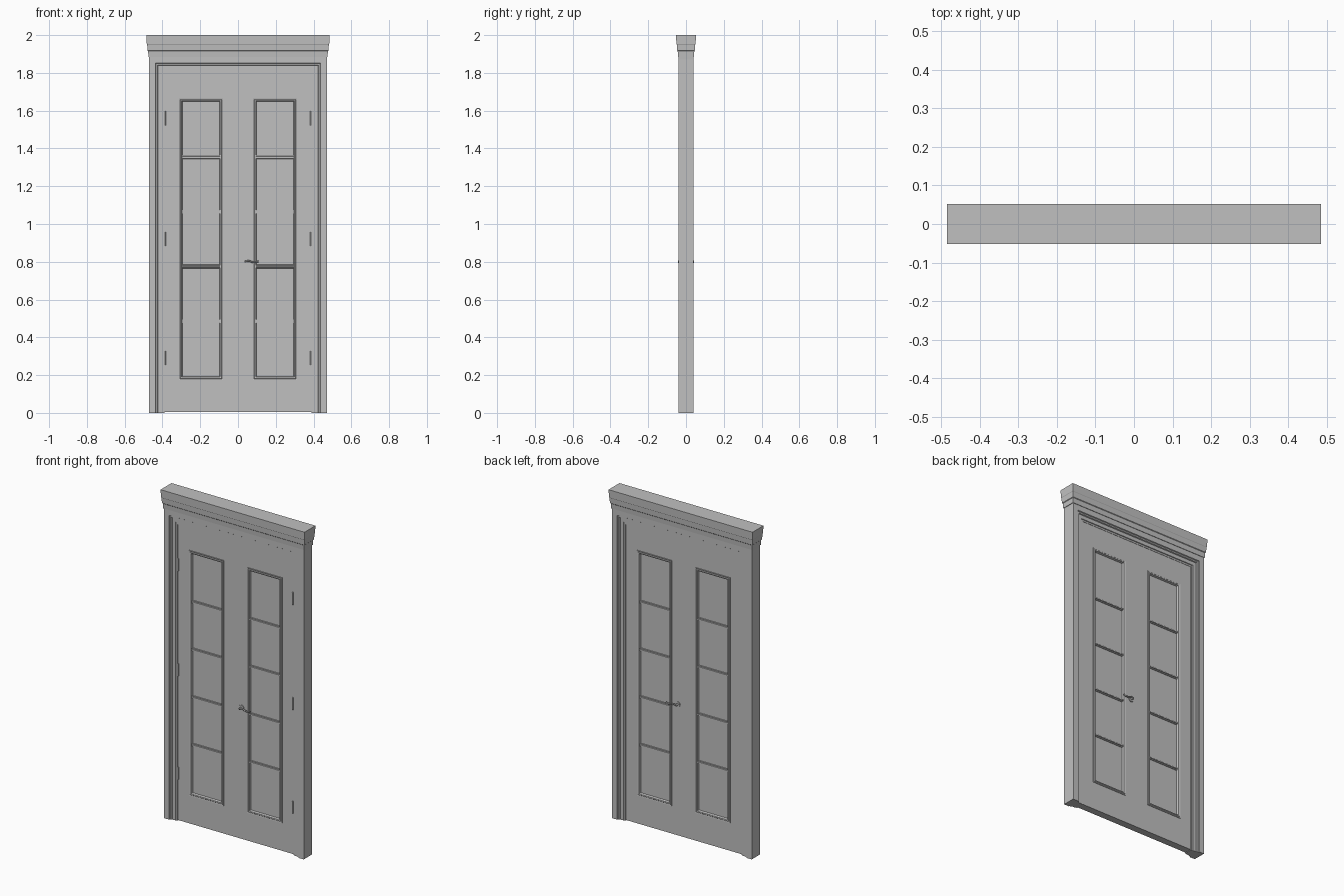
import bpy, bmesh
from math import pi

cube = bpy.data.objects.get("Cube")
if cube:
    bpy.data.objects.remove(cube, do_unlink=True)

grey = bpy.data.materials.new("plain grey")
grey.use_nodes = True
colour = (0.53, 0.53, 0.53, 1)
grey.diffuse_color = colour
grey.node_tree.nodes["Principled BSDF"].inputs["Base Color"].default_value = colour


def finish(bm, name):
    bmesh.ops.recalc_face_normals(bm, faces=bm.faces)
    mesh = bpy.data.meshes.new(name)
    bm.to_mesh(mesh)
    bm.free()
    obj = bpy.data.objects.new(name, mesh)
    bpy.context.collection.objects.link(obj)
    mesh.materials.append(grey)
    return obj


def box(name, x0, x1, z0, z1, half_depth, y=0):
    bm = bmesh.new()
    bmesh.ops.create_cube(bm, size=1)
    for v in bm.verts:
        v.co.x = x0 if v.co.x < 0 else x1
        v.co.z = z0 if v.co.z < 0 else z1
        v.co.y = y + 2 * half_depth * v.co.y
    return finish(bm, name)


def skin(name, rings, wrap_rings=False, wrap_points=True, caps=True):
    """Join rings of points with quads."""
    bm = bmesh.new()
    grid = [[bm.verts.new(p) for p in ring] for ring in rings]
    n, m = len(grid), len(grid[0])
    for i in range(n if wrap_rings else n - 1):
        for j in range(m if wrap_points else m - 1):
            a, b = grid[i], grid[(i + 1) % n]
            k = (j + 1) % m
            bm.faces.new((a[j], a[k], b[k], b[j]))
    if caps:
        bm.faces.new(grid[0])
        bm.faces.new(grid[-1])
    return finish(bm, name)


# Casing: stepped profile swept up the jambs and mitred across the head
half = [(0, .039), (.033, .039), (.036, .034), (.044, .034), (.047, .028),
        (.069, .028), (.071, .024), (.081, .024)]
profile = half + [(d, -y) for d, y in reversed(half)]
W, H = 0.47, 1.885
skin("casing", [
    [(-W + d, y, 0) for d, y in profile],
    [(-W + d, y, H - d) for d, y in profile],
    [(W - d, y, H - d) for d, y in profile],
    [(W - d, y, 0) for d, y in profile]])

# Cornice: flared, stepped crown above the head
crown = [(1.87, 0), (1.885, .001), (1.885, .004), (1.915, .006), (1.918, .009),
         (1.95, .011), (1.953, .013), (2.0, .0145)]
skin("cornice", [[(sx * (W + o), sy * (.038 + o), z)
                  for sx, sy in ((-1, -1), (1, -1), (1, 1), (-1, 1))]
                 for z, o in crown])

# Door leaf: stiles and rails around two tall openings
FACE = 0.022
openings = [(-.297, -.095), (.095, .297)]
Z0, Z1 = 0.19, 1.65
box("bottom_rail", -.39, .39, .004, Z0, FACE)
box("top_rail", -.39, .39, Z1, 1.808, FACE)
box("right_stile", -.39, openings[0][0], Z0, Z1, FACE)
box("middle_stile", openings[0][1], openings[1][0], Z0, Z1, FACE)
box("left_stile", openings[1][1], .39, Z0, Z1, FACE)

bead = [(.017, FACE - .002), (.016, FACE + .003), (.010, FACE + .002),
        (.007, FACE + .005), (.001, FACE + .004), (-.003, .012)]
for side, (x0, x1) in zip(("right", "left"), openings):
    box(side + "_pane", x0, x1, Z0, Z1, .014)

    # Raised moulding around the pane, on both faces
    for face, s in (("front", -1), ("back", 1)):
        skin(f"{side}_{face}_moulding", [
            [(x0 - o, s * y, Z0 - o), (x1 + o, s * y, Z0 - o),
             (x1 + o, s * y, Z1 + o), (x0 - o, s * y, Z1 + o)]
            for o, y in bead], caps=False)

    # Glazing bars with a raised centre
    for i in range(4):
        z = .485 + .29 * i
        section = [(-.010, .012), (-.009, .018), (-.004, .018), (-.003, .023),
                   (.003, .023), (.004, .018), (.009, .018), (.010, .012)]
        loop = [(h, -y) for h, y in section] + [(h, y) for h, y in reversed(section)]
        skin(f"{side}_glazing_bar_{i + 1}",
             [[(x, y, z + h) for h, y in loop] for x in (x0, x1)])

# Hinge barrels on the front, both sides
for side, s in (("right", -1), ("left", 1)):
    for i, z in enumerate((.29, .92, 1.56)):
        bpy.ops.mesh.primitive_cylinder_add(
            vertices=10, radius=.004, depth=.075, location=(s * .386, -.025, z))
        hinge = bpy.context.object
        hinge.name = f"{side}_hinge_{i + 1}"
        hinge.data.materials.append(grey)
        bpy.ops.object.shade_smooth_by_angle()

# Lever handles on both faces
for face, s in (("front", -1), ("back", 1)):
    for part, radius, depth, y in (("rose", .017, .006, .024),
                                   ("neck", .007, .020, .031)):
        bpy.ops.mesh.primitive_cylinder_add(
            vertices=20, radius=radius, depth=depth,
            location=(.04, s * y, .802), rotation=(pi / 2, 0, 0))
        obj = bpy.context.object
        obj.name = f"{face}_handle_{part}"
        obj.data.materials.append(grey)
        bpy.ops.object.shade_smooth_by_angle()
    curve = bpy.data.curves.new(f"{face}_handle_lever", "CURVE")
    curve.dimensions = "3D"
    curve.bevel_depth = .0045
    curve.bevel_resolution = 2
    curve.use_fill_caps = True
    spline = curve.splines.new("BEZIER")
    path = [(.036, .802), (.058, .804), (.082, .797), (.108, .802)]
    spline.bezier_points.add(len(path) - 1)
    for p, (x, z) in zip(spline.bezier_points, path):
        p.co = (x, s * .038, z)
        p.handle_left_type = p.handle_right_type = "AUTO"
    curve.materials.append(grey)
    lever = bpy.data.objects.new(curve.name, curve)
    bpy.context.collection.objects.link(lever)
